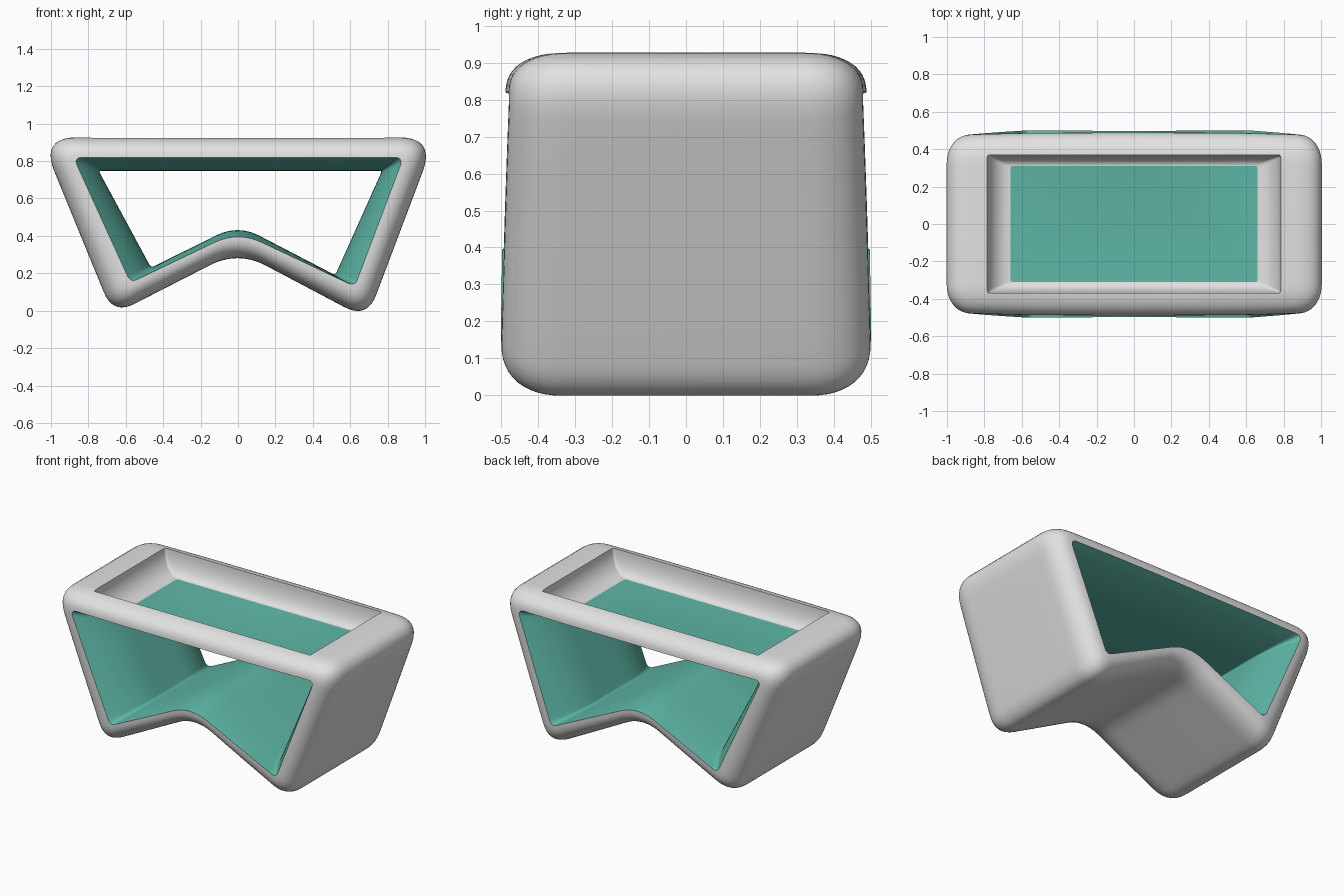
import bpy, bmesh, math
from mathutils import Vector

if "Cube" in bpy.data.objects:
    bpy.data.objects.remove(bpy.data.objects["Cube"])


def material(name, rgb):
    m = bpy.data.materials.new(name)
    m.diffuse_color = (*rgb, 1)
    m.use_nodes = True
    m.node_tree.nodes["Principled BSDF"].inputs["Base Color"].default_value = m.diffuse_color
    return m


grey = material("light grey shell", (0.76, 0.76, 0.76))
teal = material("teal lining", (0.11, 0.47, 0.38))


def outline(corners, rounds, arc=10, side=6):
    """Closed polygon with rounded corners and evenly divided straight sides."""
    P = [Vector(c) for c in corners]
    n = len(P)
    ends = []
    for i, p in enumerate(P):
        a = p + (P[i - 1] - p).normalized() * rounds[i]
        b = p + (P[(i + 1) % n] - p).normalized() * rounds[i]
        ends.append((a, b))
    pts = []
    for i, p in enumerate(P):
        a, b = ends[i]
        for k in range(arc + 1):
            t = k / arc
            pts.append(a * (1 - t) ** 2 + p * 2 * t * (1 - t) + b * t * t)
        c = ends[(i + 1) % n][0]
        pts += [b.lerp(c, k / side) for k in range(1, side)]
    return pts


def make_object(name, bm):
    bmesh.ops.recalc_face_normals(bm, faces=bm.faces)
    me = bpy.data.meshes.new(name)
    bm.to_mesh(me)
    bm.free()
    ob = bpy.data.objects.new(name, me)
    bpy.context.collection.objects.link(ob)
    me.materials.append(grey)
    me.materials.append(teal)
    return ob


def bridge(bm, r1, r2, mat=0):
    n = len(r1)
    for i in range(n):
        j = (i + 1) % n
        bm.faces.new((r1[i], r1[j], r2[j], r2[i])).material_index = mat


# Key outlines in x,z: outside, front lip, middle of the opening
outer = outline([(-1.057, .927), (-.668, -.022), (0, .32), (.69, -.045), (1.057, .927)],
                [.2, .13, .17, .14, .2])
lip = outline([(-.88, .82), (-.575, .15), (0, .425), (.625, .13), (.885, .82)],
              [.05, .04, .14, .04, .05])
inner = outline([(-.745, .748), (-.465, .23), (0, .46), (.52, .19), (.77, .748)],
                [.015, .02, .13, .02, .015])

# Section through the wall: (outline a, outline b, blend, y, material of next strip)
half = []
for k in range(13):
    a = math.pi / 2 * k / 12
    c, s = max(0, math.cos(a)) ** .85, math.sin(a) ** .85
    half.append((outer, lip, 1 - c, .33 + .172 * s, 0 if k < 12 else 1))
for k in range(1, 13):
    s = k / 12
    half.append((lip, inner, 1 - (1 - s) ** 2.2, .502 - .36 * s, 1))
section = half + [(a, b, t, -y, 1 if i == 0 or a is lip else 0)
                  for i, (a, b, t, y, m) in enumerate(half[::-1])]

# Shell: hollow frame, slightly slimmer towards the top and ends
bm = bmesh.new()
rings = []
for a, b, t, y, m in section:
    ring = []
    for p, q in zip(a, b):
        v = p.lerp(q, t)
        rise = min(1, max(0, (v.y - .15) / .7))
        yy = y * (1 - .028 * rise - .035 * min(1, abs(v.x)) ** 4)
        ring.append(bm.verts.new((v.x, yy, v.y)))
    rings.append(ring)
for i in range(len(rings)):
    bridge(bm, rings[i], rings[(i + 1) % len(rings)], section[i][4])
shell = make_object("table_shell", bm)

# Cutter for the tray in the top, with curved sloping walls
FLOOR = .777
bm = bmesh.new()
rings = []
levels = [(0, 1.05), (0, .93)]
levels += [(1 - math.cos(math.pi / 2 * k / 8), .92 - (.92 - FLOOR) * math.sin(math.pi / 2 * k / 8))
           for k in range(1, 9)]
for t, z in levels:
    x, y = .785 - .125 * t, .37 - .06 * t
    pts = outline([(-x, -y), (x, -y), (x, y), (-x, y)], [.015] * 4, 4, 2)
    rings.append([bm.verts.new((p.x, p.y, z)) for p in pts])
for r1, r2 in zip(rings, rings[1:]):
    bridge(bm, r1, r2)
bm.faces.new(rings[0])
bm.faces.new(rings[-1])
cutter = make_object("tray_cutter", bm)
cutter.hide_render = True

mod = shell.modifiers.new("tray", 'BOOLEAN')
mod.operation = 'DIFFERENCE'
mod.solver = 'EXACT'
mod.object = cutter
bpy.context.view_layer.objects.active = shell
shell.select_set(True)
cutter.select_set(False)
bpy.ops.object.modifier_apply(modifier=mod.name)
bpy.data.objects.remove(cutter)

# Teal tray floor
for f in shell.data.polygons:
    if f.normal.z > .99 and abs(f.center.z - FLOOR) < .001:
        f.material_index = 1
bpy.ops.object.shade_smooth_by_angle(angle=math.radians(35))
